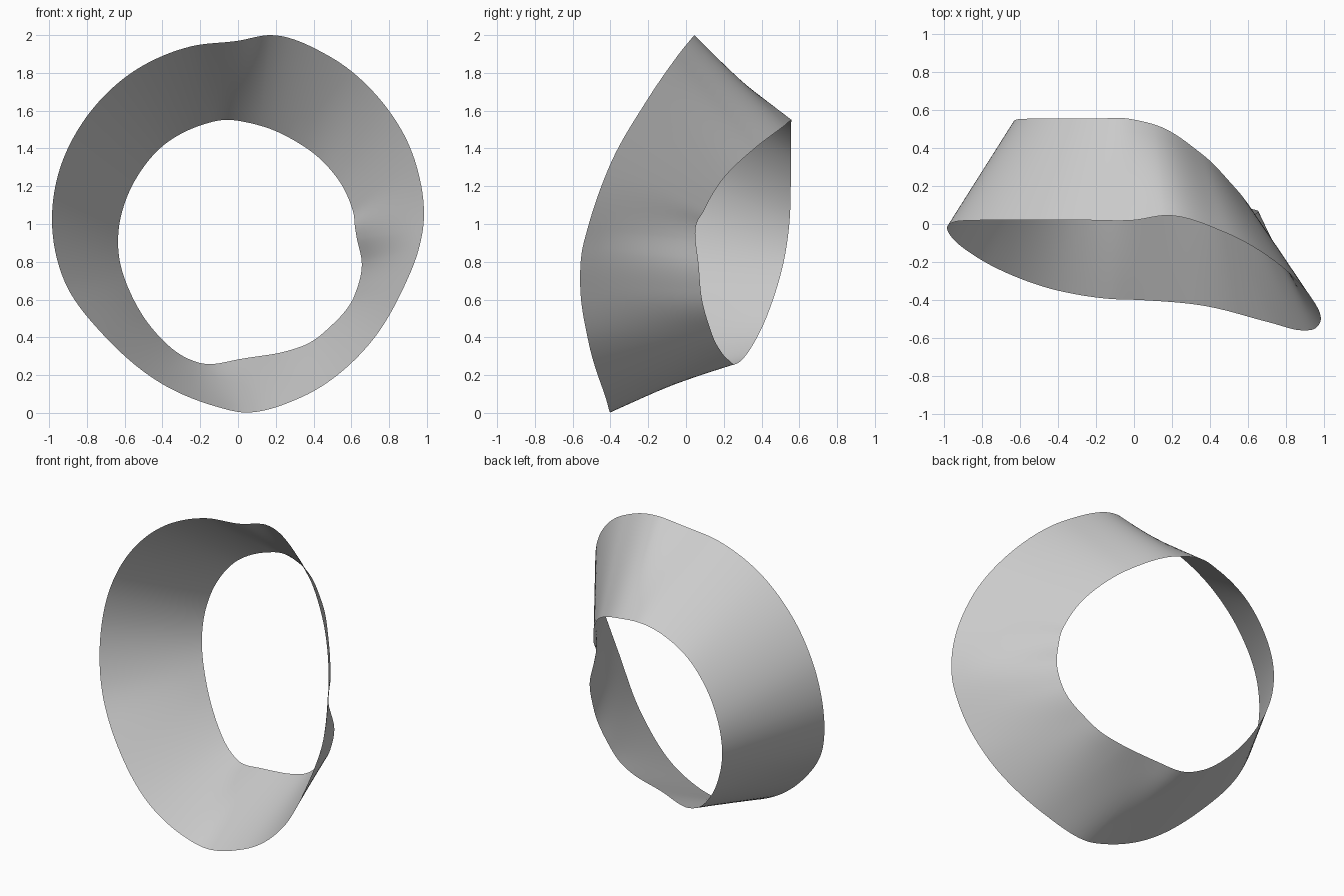
import bpy, bmesh
from mathutils import Vector

if "Cube" in bpy.data.objects:
    bpy.data.objects.remove(bpy.data.objects["Cube"])

# Matching rim stations, counter-clockwise from the right: (outer xyz, inner xyz)
STATIONS = [
    ((.98, -.52, .98), (.63, .05, .92)),
    ((.935, -.39, 1.34), (.605, .10, 1.08)),
    ((.76, -.21, 1.65), (.52, .205, 1.25)),
    ((.48, -.045, 1.89), (.35, .375, 1.41)),
    ((.17, .045, 2.0), (.12, .52, 1.52)),
    ((0, .02, 1.97), (-.03, .555, 1.55)),
    ((-.25, .02, 1.94), (-.19, .555, 1.525)),
    ((-.55, .02, 1.81), (-.39, .555, 1.42)),
    ((-.80, .02, 1.57), (-.54, .555, 1.24)),
    ((-.95, .01, 1.27), (-.62, .55, 1.04)),
    ((-.985, -.02, 1.03), (-.635, .535, .90)),
    ((-.92, -.11, .70), (-.60, .495, .71)),
    ((-.71, -.24, .41), (-.48, .415, .48)),
    ((-.36, -.36, .13), (-.26, .30, .285)),
    ((-.12, -.395, .035), (-.12, .25, .26)),
    ((.02, -.40, .003), (0, .222, .283)),
    ((.33, -.425, .08), (.25, .185, .325)),
    ((.70, -.515, .37), (.47, .13, .44)),
    ((.88, -.56, .67), (.62, .08, .63)),
    ((.955, -.55, .86), (.655, .065, .80)),
]
STEPS, ACROSS = 10, 8
outer = [Vector(s[0]) for s in STATIONS]
inner = [Vector(s[1]) for s in STATIONS]
n = len(STATIONS)
gap = [(outer[(i + 1) % n] - outer[i]).length for i in range(n)]


def closed_spline(pts):
    """Smooth closed curve; both rims share the outer rim's spacing."""
    slope = []
    for i in range(n):
        a, b = gap[i - 1], gap[i]
        before = (pts[i] - pts[i - 1]) / a
        after = (pts[(i + 1) % n] - pts[i]) / b
        slope.append((before * b + after * a) / (a + b))
    curve = []
    for i in range(n):
        j = (i + 1) % n
        for k in range(STEPS):
            t = k / STEPS
            curve.append(pts[i] * (2*t**3 - 3*t**2 + 1) + pts[j] * (3*t**2 - 2*t**3)
                         + slope[i] * gap[i] * (t**3 - 2*t**2 + t)
                         + slope[j] * gap[i] * (t**3 - t**2))
    return curve


# Ruled ribbon between the two rims
bm = bmesh.new()
rows = [[bm.verts.new(o.lerp(i, k / ACROSS)) for k in range(ACROSS + 1)]
        for o, i in zip(closed_spline(outer), closed_spline(inner))]
for r, row in enumerate(rows):
    nxt = rows[(r + 1) % len(rows)]
    for k in range(ACROSS):
        bm.faces.new((row[k], nxt[k], nxt[k + 1], row[k + 1])).smooth = True
bmesh.ops.recalc_face_normals(bm, faces=bm.faces)
mesh = bpy.data.meshes.new("ribbon_ring")
bm.to_mesh(mesh)
bm.free()
bpy.context.collection.objects.link(bpy.data.objects.new("ribbon_ring", mesh))
